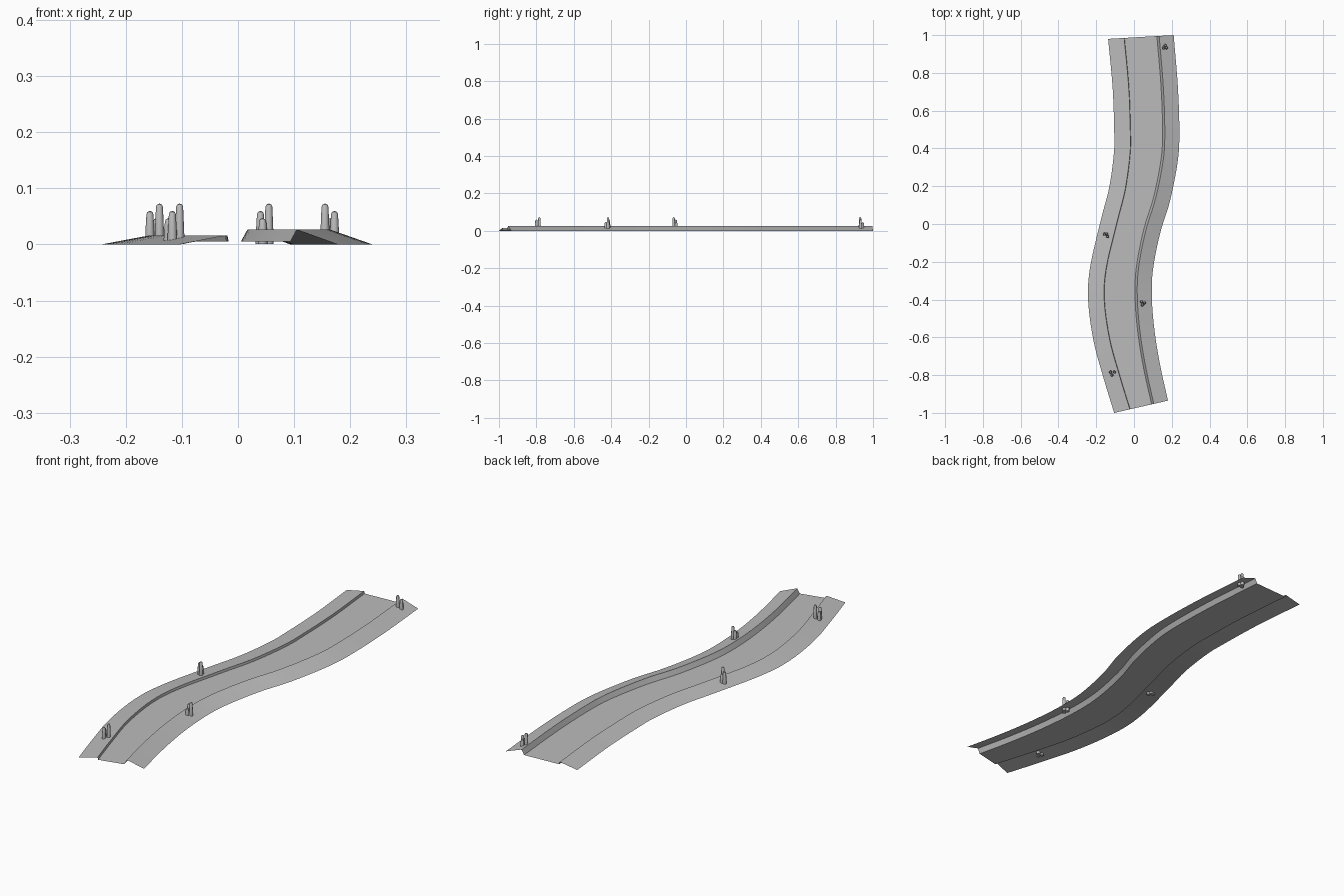
import bpy, bmesh, math
from mathutils import Vector

if "Cube" in bpy.data.objects:
    bpy.data.objects.remove(bpy.data.objects["Cube"])

grey = bpy.data.materials.new("stone grey")
grey.diffuse_color = (0.5, 0.5, 0.5, 1)
grey.use_nodes = True
grey.node_tree.nodes["Principled BSDF"].inputs["Base Color"].default_value = grey.diffuse_color

# Outer bank edges, paired across the river: left x, y, right x, y
STATIONS = [(-.105, -1, .18, -.935), (-.16, -.82, .14, -.755), (-.214, -.62, .11, -.575),
            (-.243, -.4, .095, -.4), (-.231, -.22, .1, -.245), (-.173, .03, .138, -.05),
            (-.13, .2, .19, .12), (-.106, .38, .232, .335), (-.105, .5, .24, .5),
            (-.113, .72, .232, .73), (-.137, .98, .21, 1.0)]
BANK = 0.085


def smooth_path(points, steps=5):
    """Catmull-Rom curve through the points."""
    p = [2 * points[0] - points[1]] + points + [2 * points[-1] - points[-2]]
    out = []
    for i in range(1, len(p) - 2):
        a, b, c, d = p[i - 1:i + 3]
        for s in range(steps):
            t = s / steps
            out.append(0.5 * (2 * b + (c - a) * t + (2 * a - 5 * b + 4 * c - d) * t * t
                              + (3 * b - a - 3 * c + d) * t ** 3))
    return out + [points[-1]]


left = smooth_path([Vector((s[0], s[1], 0)) for s in STATIONS])
right = smooth_path([Vector((s[2], s[3], 0)) for s in STATIONS])


def finish(name, bm, angle):
    me = bpy.data.meshes.new(name)
    bm.to_mesh(me)
    bm.free()
    me.materials.append(grey)
    ob = bpy.data.objects.new(name, me)
    bpy.context.collection.objects.link(ob)
    bpy.context.view_layer.objects.active = ob
    ob.select_set(True)
    bpy.ops.object.shade_smooth_by_angle(angle=math.radians(angle))
    ob.select_set(False)


def strip(name, profile):
    """Sweep a profile of (side, inward offset, height) along the river."""
    bm = bmesh.new()
    rows = []
    for l, r in zip(left, right):
        u = (r - l).normalized()
        rows.append([bm.verts.new((l + u * o if side < 0 else r - u * o) + Vector((0, 0, z)))
                     for side, o, z in profile])
    for a, b in zip(rows, rows[1:]):
        for j in range(len(profile) - 1):
            bm.faces.new((a[j], a[j + 1], b[j + 1], b[j]))
    finish(name, bm, 20)


# Banks and water
strip("left_bank", [(-1, 0, 0), (-1, BANK, .016), (-1, BANK + .002, .005)])
strip("water", [(-1, BANK + .002, .005), (1, BANK + .004, .005)])
strip("right_bank", [(1, BANK + .004, .005), (1, BANK - .008, .027), (1, 0, 0)])


def reed(bm, x, y, top, sides=10):
    """Tapered stalk with a rounded tip."""
    prof = [(.0085, .001), (.0082, .02), (.0062, top - .006), (.0045, top - .002)]
    rings = [[bm.verts.new((x + r * math.cos(2 * math.pi * k / sides),
                            y + r * math.sin(2 * math.pi * k / sides), z))
              for k in range(sides)] for r, z in prof]
    tip = bm.verts.new((x, y, top))
    for a, b in zip(rings, rings[1:]):
        for k in range(sides):
            n = (k + 1) % sides
            bm.faces.new((a[k], a[n], b[n], b[k]))
    for k in range(sides):
        bm.faces.new((rings[-1][k], rings[-1][(k + 1) % sides], tip))
    bm.faces.new(rings[0][::-1])


# Reed clumps: centre, then tall, middle and short stalk offsets
CLUMPS = [(-.113, -.79, ((.009, .006), (-.004, -.01), (-.011, .006))),
          (.046, -.42, ((.009, .003), (-.006, .008), (-.002, -.009))),
          (-.149, -.06, ((.009, -.006), (-.008, .006), (.004, .008))),
          (.163, .935, ((-.008, -.004), (.009, -.002), (.002, .01)))]
for i, (cx, cy, offsets) in enumerate(CLUMPS):
    bm = bmesh.new()
    for (dx, dy), top in zip(offsets, (.073, .06, .047)):
        reed(bm, cx + dx, cy + dy, top)
    finish(f"reed_clump_{i + 1}", bm, 40)
